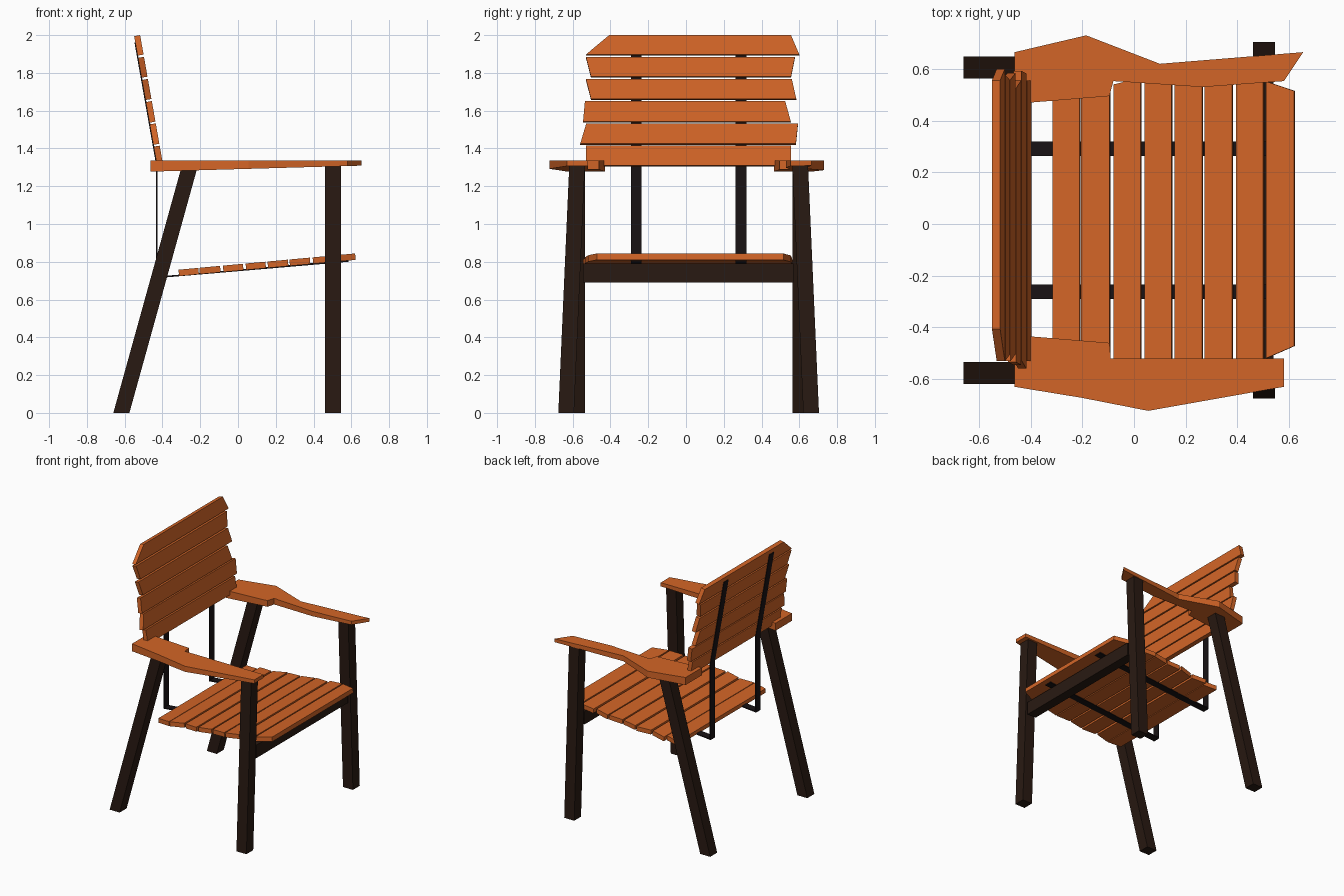
import bpy, bmesh
from mathutils import Vector

if "Cube" in bpy.data.objects:
    bpy.data.objects.remove(bpy.data.objects["Cube"])


def material(name, rgb):
    m = bpy.data.materials.new(name)
    m.diffuse_color = (*rgb, 1)
    m.use_nodes = True
    m.node_tree.nodes["Principled BSDF"].inputs["Base Color"].default_value = m.diffuse_color
    return m


ORANGE = material("orange_wood", (0.65, 0.13, 0.02))
DARK = material("dark_wood", (0.022, 0.010, 0.006))
METAL = material("dark_metal", (0.009, 0.006, 0.007))
YC = 0.014  # the frame sits slightly off centre in y


def loft(name, loop_a, loop_b, mat):
    """Closed solid between two matching loops of points."""
    bm = bmesh.new()
    a = [bm.verts.new(p) for p in loop_a]
    b = [bm.verts.new(p) for p in loop_b]
    bm.faces.new(a)
    bm.faces.new(b)
    for i in range(len(a)):
        j = (i + 1) % len(a)
        bm.faces.new((a[i], a[j], b[j], b[i]))
    bmesh.ops.recalc_face_normals(bm, faces=bm.faces)
    me = bpy.data.meshes.new(name)
    bm.to_mesh(me)
    bm.free()
    me.materials.append(mat)
    ob = bpy.data.objects.new(name, me)
    bpy.context.collection.objects.link(ob)
    return ob


def rect(x0, x1, y0, y1, z):
    return [(x0, y0, z), (x1, y0, z), (x1, y1, z), (x0, y1, z)]


def slat(name, p, q, thick, ends_p, ends_q):
    """Plank whose face runs from edge p to edge q (x, z), with y ends per edge."""
    p, q = Vector((p[0], 0, p[1])), Vector((q[0], 0, q[1]))
    d = (q - p).normalized()
    n = Vector((d.z, 0, -d.x)) * thick
    face = [p + Vector((0, ends_p[0], 0)), q + Vector((0, ends_q[0], 0)),
            q + Vector((0, ends_q[1], 0)), p + Vector((0, ends_p[1], 0))]
    loft(name, face, [v + n for v in face], ORANGE)


# Legs: front pair splays sideways, back pair rakes backwards
for s, side in ((-1, "right"), (1, "left")):
    loft(f"front_leg_{side}",
         rect(0.46, 0.545, YC + s * 0.607, YC + s * 0.69, 0),
         rect(0.46, 0.545, YC + s * 0.549, YC + s * 0.632, 1.312), DARK)
    loft(f"back_leg_{side}",
         rect(-0.66, -0.575, YC + s * 0.549, YC + s * 0.634, 0),
         rect(-0.303, -0.218, YC + s * 0.549, YC + s * 0.634, 1.288), DARK)

# Front crossbar under the seat
loft("front_crossbar", rect(0.465, 0.54, -0.545, 0.57, 0.69),
     rect(0.465, 0.54, -0.545, 0.57, 0.79), DARK)

# Bent flat metal straps carrying seat and back
path = [(0.585, 0.80), (-0.433, 0.713), (-0.433, 1.31), (-0.548, 1.96)]
back = [(-0.541, 1.96), (-0.425, 1.31), (-0.425, 0.722), (0.585, 0.81)]
for s, side in ((-1, "right"), (1, "left")):
    y = YC + s * 0.277
    loop = path + back
    ob = loft(f"strap_{side}", [(x, y - 0.028, z) for x, z in loop],
              [(x, y + 0.028, z) for x, z in loop], METAL)

# Armrests: hand-cut outlines, thinner towards the front
arms = {
    "armrest_left": [(-.462, .665), (-.185, .73), (.10, .62), (.655, .665), (.58, .553),
                     (.265, .53), (-.08, .553), (-.095, .495), (-.462, .465)],
    "armrest_right": [(-.462, -.63), (-.2, -.673), (.055, -.723), (.58, -.63), (.58, -.52),
                      (-.09, -.52), (-.095, -.46), (-.462, -.43)],
}
for name, outline in arms.items():
    loft(name, [(x, y, 1.296 + 0.0285 * (x - 0.3) + 0.003) for x, y in outline],
         [(x, y, 1.335) for x, y in outline], ORANGE)

# Seat slats with uneven ends
seat_x = [(-.315, -.21), (-.205, -.095), (-.08, .026), (.04, .145),
          (.156, .264), (.272, .38), (.395, .50), (.51, .62)]
seat_ends = [((-.52, .55), (-.54, .53)), ((-.54, .56), (-.52, .54)),
             ((-.525, .54), (-.545, .565)), ((-.54, .56), (-.53, .55)),
             ((-.53, .55), (-.545, .56)), ((-.545, .565), (-.53, .545)),
             ((-.535, .56), (-.52, .555)), ((-.52, .552), (-.472, .515))]


def seat_z(x):
    return 0.787 + 0.092 * x


for i, ((x0, x1), (e0, e1)) in enumerate(zip(seat_x, seat_ends)):
    slat(f"seat_slat_{i + 1}", (x0, seat_z(x0)), (x1, seat_z(x1)), 0.034, e0, e1)

# Backrest slats: (z low, z high, ends at low edge, ends at high edge)
back_slats = [
    (1.31, 1.415, (-.53, .556), (-.53, .556)),
    (1.425, 1.533, (-.56, .582), (-.528, .593)),
    (1.542, 1.651, (-.545, .555), (-.535, .525)),
    (1.662, 1.768, (-.503, .584), (-.53, .56)),
    (1.78, 1.885, (-.503, .556), (-.53, .577)),
    (1.897, 2.0, (-.53, .60), (-.407, .556)),
]


def back_x(z):
    return -0.396 - 0.177 * (z - 1.31)


for i, (z0, z1, e0, e1) in enumerate(back_slats):
    slat(f"back_slat_{i + 1}", (back_x(z0), z0), (back_x(z1), z1), -0.032, e0, e1)
